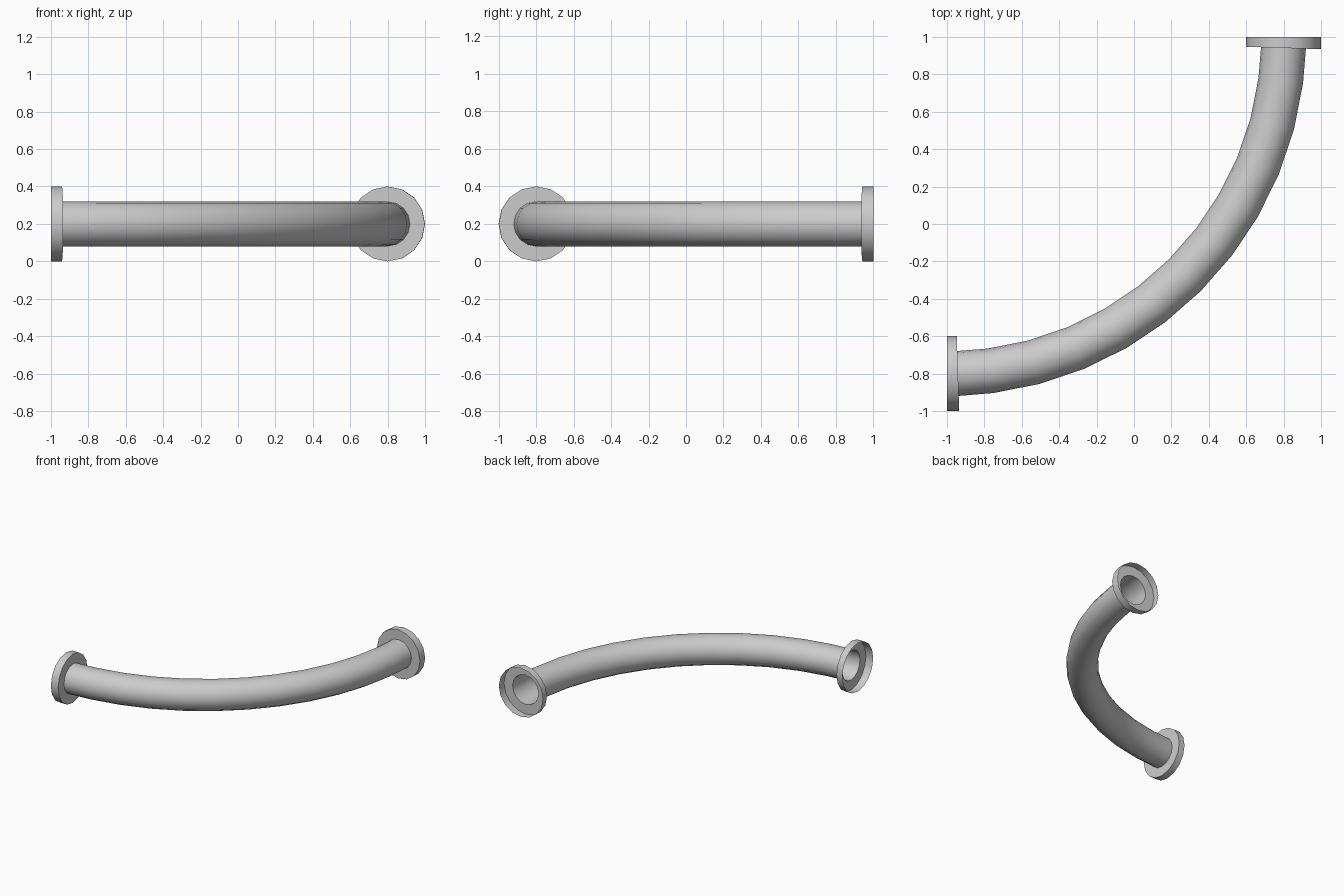
import bpy, bmesh
from math import sin, cos, radians, pi

if "Cube" in bpy.data.objects:
    bpy.data.objects.remove(bpy.data.objects["Cube"])

SIDES = 16
BEND_R, PIPE_R, FLANGE_R = 1.8, 0.12, 0.2
CX, CY, CZ = -1.0, 1.0, 0.2      # centre of the bend
LIP = 1.875                      # flange depth in degrees of bend


def sweep(name, rings):
    """Skin circular rings given as (bend angle, radius) along the arc."""
    bm = bmesh.new()
    loops = []
    for deg, r in rings:
        t = radians(deg)
        loop = []
        for j in range(SIDES):
            p = 2 * pi * j / SIDES
            d = BEND_R + r * cos(p)
            loop.append(bm.verts.new((CX + d * sin(t), CY - d * cos(t), CZ + r * sin(p))))
        loops.append(loop)
    for a, b in zip(loops, loops[1:]):
        for j in range(SIDES):
            k = (j + 1) % SIDES
            bm.faces.new((a[j], b[j], b[k], a[k]))
    mesh = bpy.data.meshes.new(name)
    bm.to_mesh(mesh)
    bm.free()
    ob = bpy.data.objects.new(name, mesh)
    bpy.context.collection.objects.link(ob)
    bpy.ops.object.select_all(action='DESELECT')
    ob.select_set(True)
    bpy.context.view_layer.objects.active = ob
    bpy.ops.object.shade_smooth_by_angle(angle=radians(35))
    return ob


# Curved hollow pipe, open at both ends
angles = [LIP] + [7.5 * i for i in range(1, 12)] + [90 - LIP]
sweep("pipe", [(a, PIPE_R) for a in angles])

# Open cup-shaped flanges at each end
sweep("left_flange", [(0, FLANGE_R), (LIP, FLANGE_R), (LIP, PIPE_R)])
sweep("back_flange", [(90 - LIP, PIPE_R), (90 - LIP, FLANGE_R), (90, FLANGE_R)])
